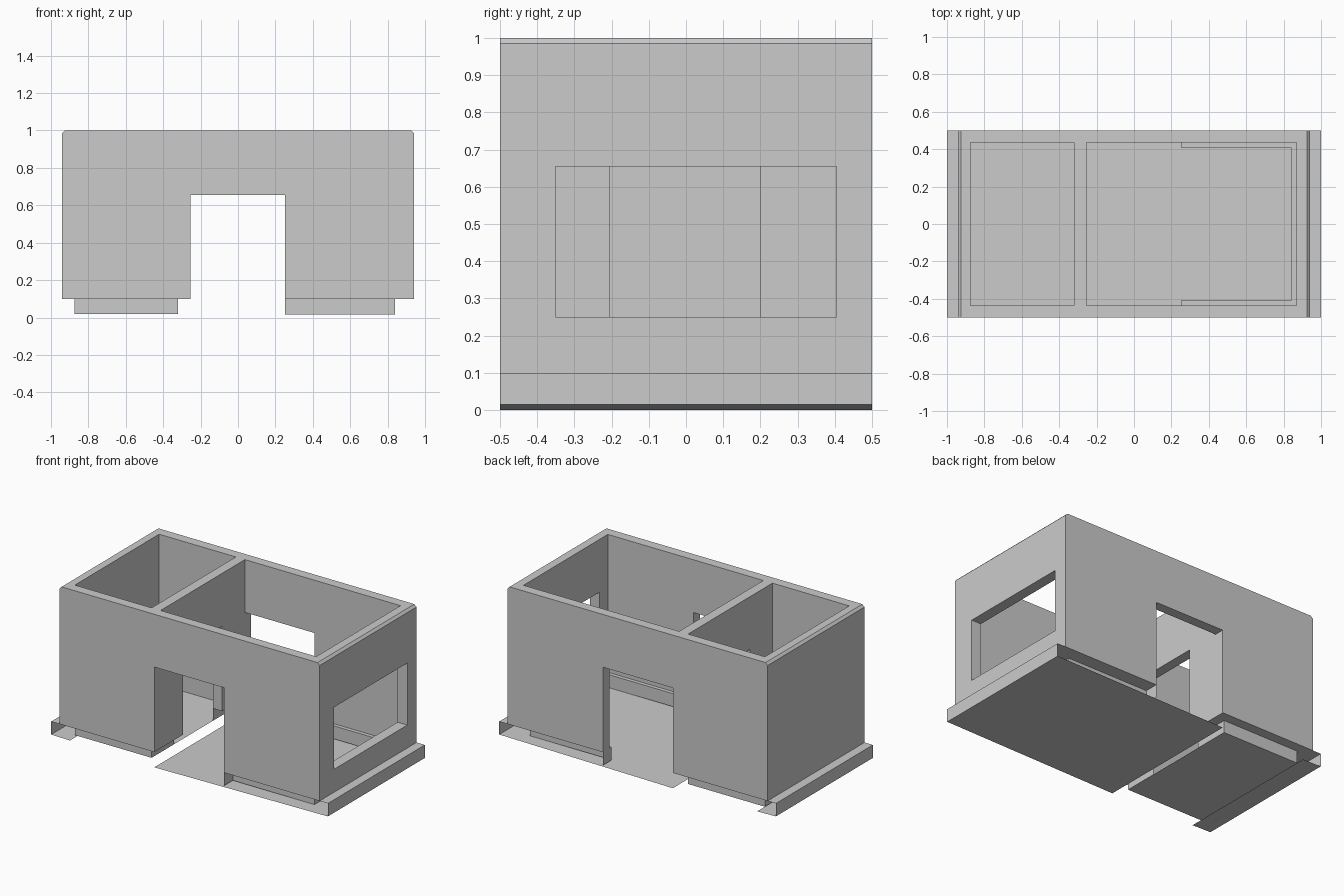
import bpy, bmesh

if "Cube" in bpy.data.objects:
    bpy.data.objects.remove(bpy.data.objects["Cube"])


def make_object(name, verts, faces):
    mesh = bpy.data.meshes.new(name)
    mesh.from_pydata(verts, [], faces)
    bm = bmesh.new()
    bm.from_mesh(mesh)
    bmesh.ops.remove_doubles(bm, verts=bm.verts, dist=1e-5)
    bmesh.ops.recalc_face_normals(bm, faces=bm.faces)
    bm.to_mesh(mesh)
    bm.free()
    obj = bpy.data.objects.new(name, mesh)
    bpy.context.scene.collection.objects.link(obj)
    return obj


def extrude_profile(name, profile, y0, y1, closed=True):
    """Extrude an (x, z) profile along y; open profiles give a bent sheet."""
    n = len(profile)
    verts = [(x, y, z) for y in (y0, y1) for x, z in profile]
    faces = [(i, (i + 1) % n, n + (i + 1) % n, n + i)
             for i in range(n if closed else n - 1)]
    if closed:
        faces += [tuple(range(n)), tuple(range(2 * n - 1, n - 1, -1))]
    return make_object(name, verts, faces)


def skirt(name, path, z0, z1):
    """Vertical sheet standing on an (x, y) path."""
    n = len(path)
    verts = [(x, y, z) for z in (z0, z1) for x, y in path]
    return make_object(name, verts, [(i, i + 1, n + i + 1, n + i) for i in range(n - 1)])


def sheet(name, x0, x1, y0, y1, z):
    return make_object(name, [(x0, y0, z), (x1, y0, z), (x1, y1, z), (x0, y1, z)],
                       [(0, 1, 2, 3)])


def cut(target, x0, x1, y0, y1, z0, z1):
    cutter = extrude_profile("cutter", [(x0, z0), (x1, z0), (x1, z1), (x0, z1)], y0, y1)
    cutter.hide_render = True
    mod = target.modifiers.new("opening", 'BOOLEAN')
    mod.operation = 'DIFFERENCE'
    mod.solver = 'EXACT'
    mod.object = cutter
    bpy.context.view_layer.objects.active = target
    bpy.ops.object.modifier_apply(modifier=mod.name)
    bpy.data.objects.remove(cutter)


# Wall block with chamfered top ends
W, B = 0.94, 0.015
walls = extrude_profile("walls", [(-W, 0.1), (W, 0.1), (W, 1 - B), (W - B, 1),
                                  (B - W, 1), (-W, 1 - B)], -0.5, 0.5)
cut(walls, -0.875, -0.32, -0.435, 0.435, 0, 1.2)       # small room
cut(walls, -0.255, 0.87, -0.435, 0.435, 0, 1.2)        # large room
cut(walls, -0.255, 0.25, -0.7, 0.7, 0, 0.655)          # front and back doorways
cut(walls, -0.4, -0.1, -0.205, 0.2, 0, 0.655)          # inner doorway
cut(walls, 0.8, 1.1, -0.35, 0.405, 0.25, 0.655)        # side window

# Small room sunken floor, its skirt is open at the inner doorway
sheet("small_room_floor", -0.875, -0.32, -0.435, 0.435, 0.02)
skirt("small_room_skirt", [(-0.32, 0.2), (-0.32, 0.435), (-0.875, 0.435),
                           (-0.875, -0.435), (-0.32, -0.435), (-0.32, -0.205)], 0.02, 0.1)

# Large room skirt, with a narrow rim under the walls and doorway returns
skirt("large_room_skirt", [(0.25, 0.5), (0.25, 0.41), (0.84, 0.41),
                           (0.84, -0.41), (0.25, -0.41), (0.25, -0.5)], 0.015, 0.1)
for side, s in (("front", -1), ("back", 1)):
    sheet("rim_" + side, 0.25, 0.87, s * 0.41, s * 0.435, 0.1)
sheet("rim_side", 0.84, 0.87, -0.41, 0.41, 0.1)

# Folded base sheets: ledge, outer edge and underside
extrude_profile("right_base_sheet", [(W, 0.1), (1, 0.1), (1, 0.015), (-0.255, 0.0)],
                -0.5, 0.5, closed=False)
extrude_profile("left_base_sheet", [(-W, 0.1), (-1, 0.1), (-1, 0.015), (-0.865, 0.012)],
                -0.5, 0.5, closed=False)
